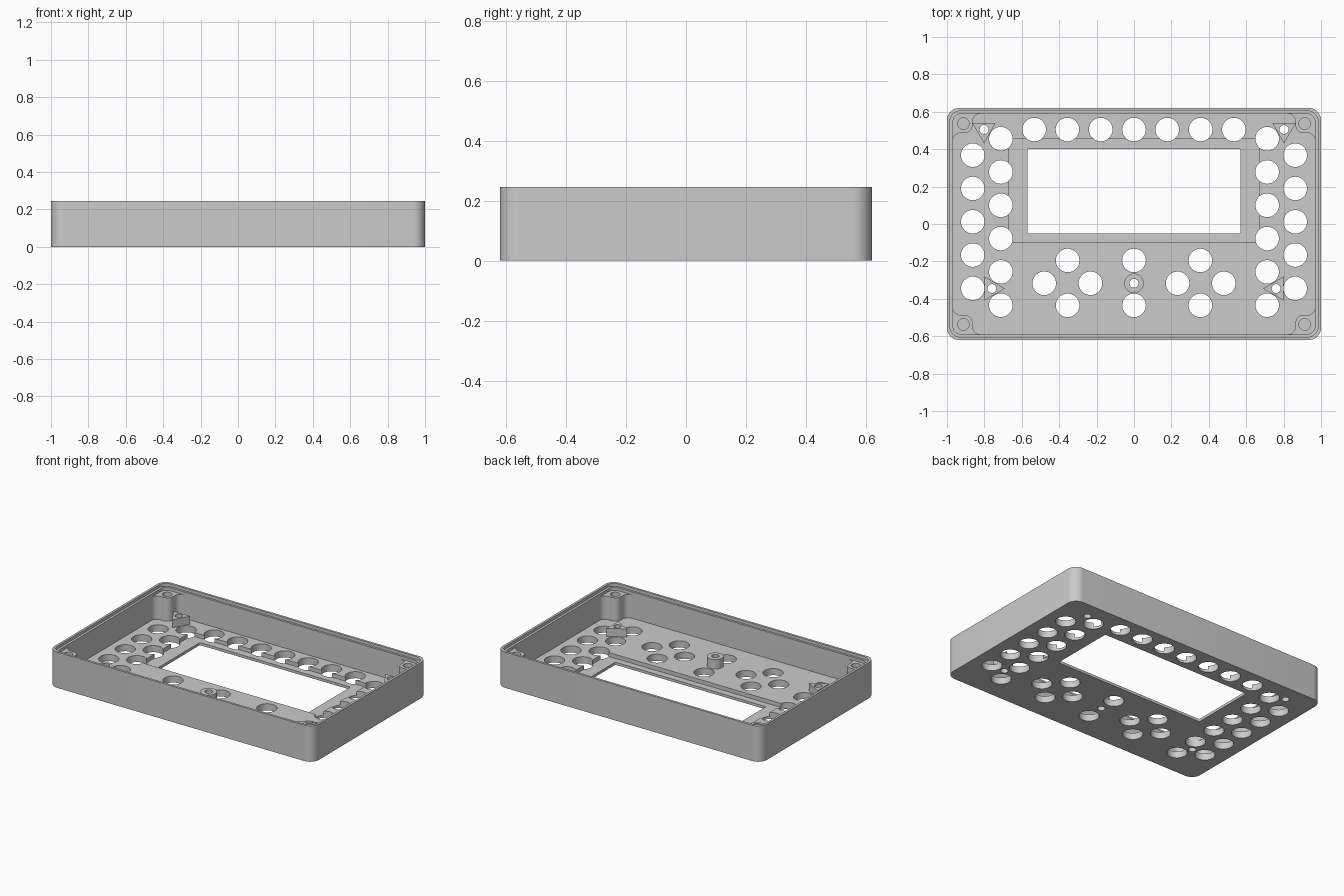
import bpy, bmesh, math
from mathutils import Vector

default = bpy.data.objects.get("Cube")
if default:
    bpy.data.objects.remove(default, do_unlink=True)

grey = bpy.data.materials.new("plain grey")
grey.use_nodes = True
COLOUR = (0.6, 0.6, 0.6, 1)
grey.diffuse_color = COLOUR
grey.node_tree.nodes["Principled BSDF"].inputs["Base Color"].default_value = COLOUR


def rounded(points, radius, steps=8):
    """Outline with every corner, inward or outward, rounded."""
    pts = [Vector(p) for p in points]
    out = []
    for i, p in enumerate(pts):
        a = (pts[i - 1] - p).normalized()
        b = (pts[(i + 1) % len(pts)] - p).normalized()
        half = a.angle(b) / 2
        centre = p + (a + b).normalized() * radius / math.sin(half)
        reach = radius / math.tan(half)
        v0 = (p + a * reach - centre).normalized()
        v1 = (p + b * reach - centre).normalized()
        out += [centre + v0.slerp(v1, k / steps) * radius for k in range(steps + 1)]
    return out


def rect(x0, x1, y0, y1):
    return [(x0, y0), (x1, y0), (x1, y1), (x0, y1)]


def circle(x, y, r, n=40):
    return [(x + r * math.cos(math.tau * k / n), y + r * math.sin(math.tau * k / n))
            for k in range(n)]


def prisms(name, outlines, z0, z1):
    """Upright prisms, one per outline, in a single object."""
    bm = bmesh.new()
    for outline in outlines:
        face = bm.faces.new([bm.verts.new((p[0], p[1], z0)) for p in outline])
        ext = bmesh.ops.extrude_face_region(bm, geom=[face])["geom"]
        for v in ext:
            if isinstance(v, bmesh.types.BMVert):
                v.co.z = z1
    bmesh.ops.recalc_face_normals(bm, faces=bm.faces)
    mesh = bpy.data.meshes.new(name)
    bm.to_mesh(mesh)
    bm.free()
    mesh.materials.append(grey)
    ob = bpy.data.objects.new(name, mesh)
    bpy.context.collection.objects.link(ob)
    return ob


def cut(target, cutter):
    cutter.hide_render = True
    mod = target.modifiers.new("cut", 'BOOLEAN')
    mod.operation, mod.solver, mod.object = 'DIFFERENCE', 'EXACT', cutter
    bpy.context.view_layer.objects.active = target
    bpy.ops.object.modifier_apply(modifier=mod.name)


HEIGHT, FLOOR, POST_TOP, STEP = 0.245, 0.045, 0.205, 0.225
RECESS = 0.018

# Tray body
case = prisms("case", [rounded(rect(-1, 1, -0.62, 0.62), 0.065)], 0, HEIGHT)

# Inner outline that steps around the four corner posts
WX, WY, PX, PY = 0.968, 0.59, 0.863, 0.487
quarter = [(WX, PY), (PX, PY), (PX, WY)]
inner = (quarter + [(-x, y) for x, y in reversed(quarter)]
         + [(-x, -y) for x, y in quarter] + [(x, -y) for x, y in reversed(quarter)])

# Cavity, post tops, rim step and display recess
cutters = [
    prisms("cavity_cutter", [rounded(inner, 0.042)], FLOOR, POST_TOP + 0.01),
    prisms("post_top_cutter", [rounded(rect(-WX, WX, -WY, WY), 0.045)], POST_TOP, 0.3),
    prisms("rim_step_cutter", [rounded(rect(-0.984, 0.984, -0.604, 0.604), 0.055)],
           STEP, 0.3),
    prisms("recess_cutter", [rect(-0.67, 0.67, -0.095, 0.455)], RECESS, 0.1),
    prisms("window_cutter", [rounded(rect(-0.57, 0.57, -0.05, 0.402), 0.01)], -0.1, 0.1),
    prisms("screw_cutter", [circle(sx * 0.912, sy * 0.537, 0.031, 24)
                            for sx in (-1, 1) for sy in (-1, 1)], 0.08, 0.3),
]

# Button holes: side columns, top row and lower clusters
GAP = 0.178
buttons = [(GAP * k, 0.505) for k in range(-3, 4)] + [(0, -0.195), (0, -0.435)]
for s in (-1, 1):
    buttons += [(s * 0.862, 0.368 - GAP * k) for k in range(5)]
    buttons += [(s * 0.712, 0.456 - GAP * k) for k in range(6)]
    buttons += [(s * 0.355, -0.195), (s * 0.355, -0.435),
                (s * 0.48, -0.317), (s * 0.233, -0.317)]
pegs = [(0, -0.317)] + [(s * x, y) for s in (-1, 1) for x, y in ((0.802, 0.505), (0.76, -0.345))]
holes = prisms("hole_cutter", [circle(x, y, 0.063) for x, y in buttons]
               + [circle(x, y, 0.024, 24) for x, y in pegs], -0.1, 0.3)
cutters.append(holes)

for c in cutters:
    cut(case, c)

# Triangular standoffs and the round centre standoff
TOP = 0.1
parts = [case, prisms("centre_standoff", [circle(*pegs[0], 0.052)], FLOOR - 0.01, TOP + 0.01)]
for s, side in ((1, "left"), (-1, "right")):
    upper = [(s * 0.74, 0.54), (s * 0.865, 0.54), (s * 0.802, 0.432)]
    lower = [(s * 0.798, -0.282), (s * 0.798, -0.408), (s * 0.69, -0.345)]
    parts.append(prisms(side + "_back_standoff", [upper], FLOOR - 0.01, TOP))
    parts.append(prisms(side + "_front_standoff", [lower], FLOOR - 0.01, TOP))
for part in parts[1:]:
    cut(part, holes)

for c in cutters:
    bpy.data.objects.remove(c, do_unlink=True)

# Smooth the round walls, keep edges sharp
bpy.ops.object.select_all(action='DESELECT')
for part in parts:
    part.select_set(True)
bpy.context.view_layer.objects.active = case
bpy.ops.object.shade_smooth_by_angle(angle=math.radians(30))
